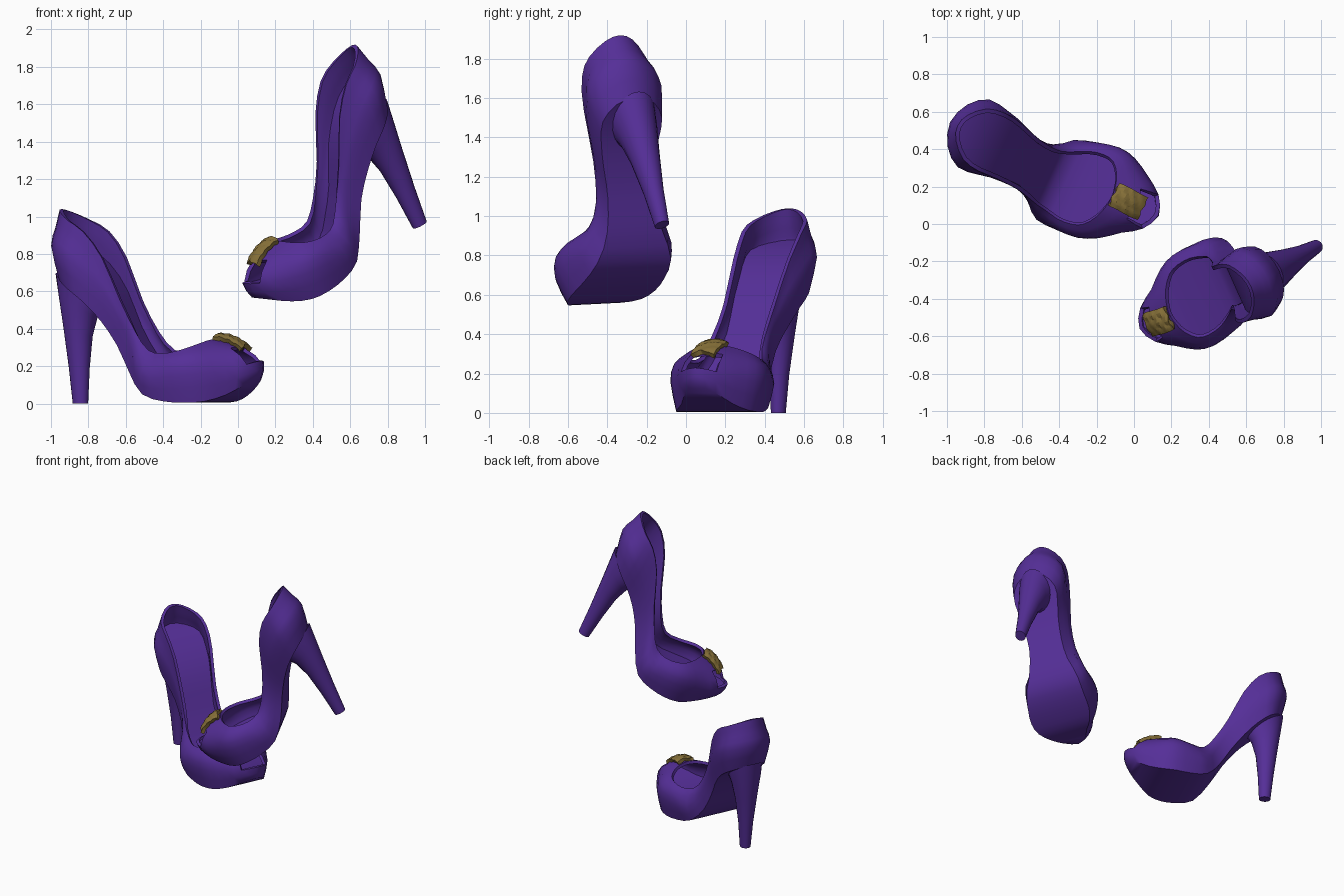
import bpy, bmesh, math
from mathutils import Vector, Matrix

if "Cube" in bpy.data.objects:
    bpy.data.objects.remove(bpy.data.objects["Cube"])


def material(name, rgb):
    m = bpy.data.materials.new(name)
    m.diffuse_color = (*rgb, 1)
    m.use_nodes = True
    m.node_tree.nodes["Principled BSDF"].inputs["Base Color"].default_value = m.diffuse_color
    return m


PURPLE = material("purple leather", (0.091, 0.028, 0.314))
GOLD = material("gold fabric", (0.25, 0.17, 0.042))

# Half-shoe stations from heel back to toe:
# sole edge, widest line, top rim, each as (along, half width, height)
STATIONS = [
    (-.135, 0, .68, -.18, 0, .85, -.135, 0, 1.04),
    (-.10, .105, .66, -.135, .125, .83, -.11, .075, 1.025),
    (-.02, .165, .61, -.04, .20, .79, -.03, .15, .98),
    (.07, .16, .54, .08, .187, .70, .07, .17, .92),
    (.165, .14, .44, .20, .16, .58, .18, .16, .78),
    (.26, .13, .315, .30, .145, .42, .29, .145, .55),
    (.35, .152, .17, .38, .17, .28, .39, .15, .385),
    (.455, .205, .05, .46, .235, .15, .475, .17, .285),
    (.58, .225, .012, .58, .258, .14, .56, .20, .268),
    (.70, .232, .005, .70, .266, .15, .64, .205, .28),
    (.80, .205, .012, .80, .235, .16, .70, .185, .30),
    (.89, .145, .045, .90, .168, .18, .745, .125, .325),
    (.975, .085, .10, .995, .10, .21, .765, .065, .34),
    (1.032, 0, .14, 1.04, 0, .23, .775, 0, .345),
]
CENTRE = [(-.3, 0), (.15, -.005), (.3, -.03), (.42, -.05), (.58, -.025),
          (.75, 0), (.9, .018), (1.2, .018)]
# Heel sections: back (along, height), front (along, height), half width
HEEL = [
    (-.062, 0, .022, 0, .037),
    (-.085, .20, .030, .19, .052),
    (-.115, .42, .045, .36, .078),
    (-.142, .60, .075, .47, .103),
    (-.157, .70, .130, .54, .118),
]


def centre(u):
    for (a, ca), (b, cb) in zip(CENTRE, CENTRE[1:]):
        if u <= b:
            return ca + (cb - ca) * (u - a) / (b - a)
    return CENTRE[-1][1]


def mid(p0, p1, p2, p3):
    return (p1 + p2) * 0.5625 - (p0 + p3) * 0.0625


def refine(pts, closed):
    """Insert one smooth point between each pair."""
    n, out = len(pts), []
    for i in range(n):
        out.append(pts[i])
        if closed:
            out.append(mid(pts[i - 1], pts[i], pts[(i + 1) % n], pts[(i + 2) % n]))
        elif i < n - 1:
            before = pts[i - 1] if i else pts[0] * 2 - pts[1]
            after = pts[i + 2] if i + 2 < n else pts[-1] * 2 - pts[-2]
            out.append(mid(before, pts[i], pts[i + 1], after))
    return out


def make(name, verts, faces, mat, matrix, thick=0, offset=-1, angle=45):
    me = bpy.data.meshes.new(name)
    me.from_pydata(verts, [], faces)
    me.materials.append(mat)
    ob = bpy.data.objects.new(name, me)
    bpy.context.collection.objects.link(ob)
    ob.matrix_world = matrix
    bpy.ops.object.select_all(action='DESELECT')
    ob.select_set(True)
    bpy.context.view_layer.objects.active = ob
    if thick:
        s = ob.modifiers.new("thickness", 'SOLIDIFY')
        s.thickness, s.offset = thick, offset
        bpy.ops.object.modifier_apply(modifier=s.name)
    bpy.ops.object.shade_smooth_by_angle(angle=math.radians(angle))
    return ob


def strips(base, n, flip):
    """Fill a mirrored loop with cross strips."""
    out = []
    for j in range(n // 2):
        f = [j, j + 1, n - j - 1, (n - j) % n]
        f = [base + i for k, i in enumerate(f) if i not in f[:k]]
        out.append(tuple(reversed(f)) if flip else tuple(f))
    return out


def shoe(label, matrix):
    # Rings around the shoe: sole, widest, shoulder, rim, footbed
    rings = [[], [], [], [], []]
    for i, s in enumerate(STATIONS):
        a, b, c = Vector(s[0:3]), Vector(s[3:6]), Vector(s[6:9])
        f = min(1, max(0, (i - 5) / 3))
        m = (b + c) / 2
        m = m + Vector((.015, .08 * m.y, .022)) * f
        if i < 5:
            bed = b.lerp(m, .4 if i < 4 else .2)
        else:
            bed = a.lerp(b, .9 if i < 12 else .95)
        for ring, p in zip(rings, (a, b, m, c, bed)):
            ring.append(p)
    for ring in rings:
        ring += [Vector((p.x, -p.y, p.z)) for p in ring[-2:0:-1]]
    rings = [refine(r, True) for r in rings]
    bed = rings.pop()
    n = len(bed)
    columns = [refine([r[j] for r in rings], False) for j in range(n)]
    rows = len(columns[0])

    def place(p):
        return (p.x, p.y + centre(p.x), p.z)

    # Upper with sole, leaving the open toe
    verts = [place(columns[j][k]) for k in range(rows) for j in range(n)]
    faces = strips(0, n, False)
    toe = n // 2
    for k in range(rows - 1):
        for j in range(n):
            if k in (2, 3) and toe - 2 <= j < toe + 2:
                continue
            q = (j + 1) % n
            faces.append((k * n + j, (k + 1) * n + j, (k + 1) * n + q, k * n + q))
    make(label + "_upper", verts, faces, PURPLE, matrix, 0.022)

    # Footbed
    make(label + "_footbed", [place(p) for p in bed], strips(0, n, True),
         PURPLE, matrix)

    # Heel
    m, verts, faces = 20, [], []
    for bu, bw, fu, fw, hw in HEEL:
        for j in range(m):
            t = 2 * math.pi * j / m
            k = (1 + math.cos(t)) / 2
            verts.append((bu + (fu - bu) * k, hw * math.sin(t) - .01,
                          bw + (fw - bw) * k))
    for i in range(len(HEEL) - 1):
        for j in range(m):
            q = (j + 1) % m
            faces.append((i * m + j, i * m + q, (i + 1) * m + q, (i + 1) * m + j))
    top = (len(HEEL) - 1) * m
    faces += [tuple(range(m - 1, -1, -1)), tuple(range(top, top + m))]
    make(label + "_heel", verts, faces, PURPLE, matrix)

    # Creased toe ornament following the vamp
    nu, nv, verts, faces = 13, 13, [], []
    for i in range(nu):
        a = i / (nu - 1)
        for j in range(nv):
            b = j / (nv - 1) * 2 - 1
            w = .362 + .018 * a - .075 * a * a - .016 * b * b
            w += .003 * math.sin(21 * a + 4 * b) + .0015 * math.sin(9 * b + 3 * a)
            verts.append((.778 + .165 * a + .003 * math.sin(7 * b),
                          .018 + .062 * b + .002 * math.sin(6 * a), w))
    for i in range(nu - 1):
        for j in range(nv - 1):
            k = i * nv + j
            faces.append((k, k + nv, k + nv + 1, k + 1))
    make(label + "_ornament", verts, faces, GOLD, matrix, 0.026, 0, 20)


def frame(u, w, origin):
    u = Vector(u).normalized()
    w = Vector(w)
    w = (w - u * w.dot(u)).normalized()
    v = w.cross(u)
    m = Matrix((u, v, w)).transposed().to_4x4()
    m.translation = origin
    return m


# Standing shoe and its tilted, raised partner
shoe("standing_shoe", frame((.906, -.423, 0), (0, 0, 1), (-.82, .47, 0)))
shoe("tilted_shoe", frame((-.805, -.336, -.482), (-.394, -.222, .89), (.96, -.138, .945)))
